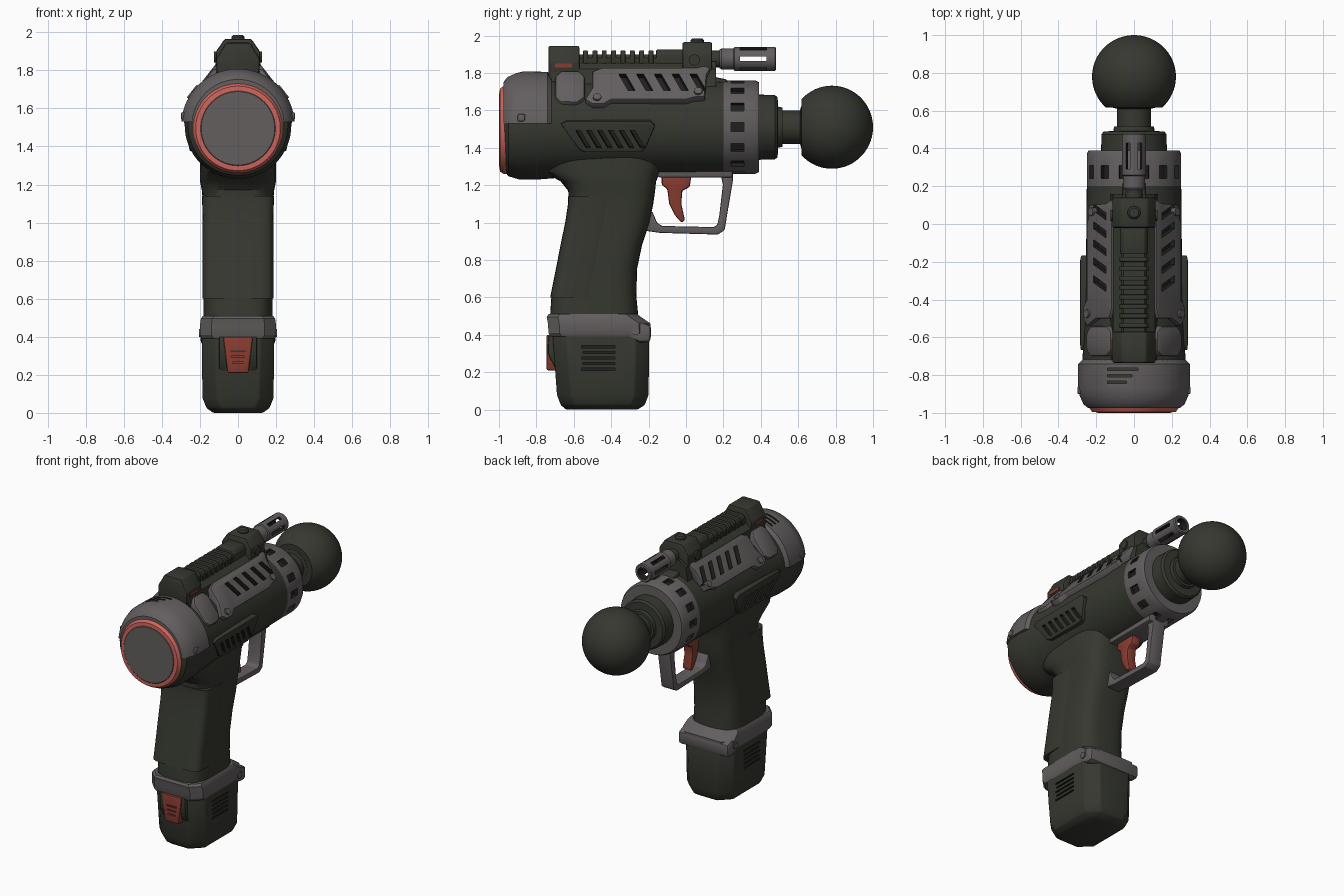
import bpy
import math
from mathutils import Matrix

if "Cube" in bpy.data.objects:
    bpy.data.objects.remove(bpy.data.objects["Cube"])

AXIS = 1.51  # height of the barrel axis
parts = []


def material(name, r, g, b):
    m = bpy.data.materials.new(name)
    m.use_nodes = True
    m.diffuse_color = (r, g, b, 1)
    bsdf = m.node_tree.nodes["Principled BSDF"]
    bsdf.inputs["Base Color"].default_value = (r, g, b, 1)
    bsdf.inputs["Roughness"].default_value = 0.7
    return m


GREEN = material("dark_olive", 0.036, 0.039, 0.029)
SLOT = material("slot_black", 0.014, 0.015, 0.012)
GREY = material("warm_grey", 0.125, 0.112, 0.114)
RED = material("brick_red", 0.25, 0.045, 0.03)
CORAL = material("coral_red", 0.62, 0.13, 0.105)


def loft(name, rings, mat, frame=None, mirror=False, bevel=0):
    """Closed skin through equal rings of points, capped at both ends."""
    n = len(rings[0])
    verts = [p for ring in rings for p in ring]
    faces = [(k * n + i, k * n + (i + 1) % n, (k + 1) * n + (i + 1) % n, (k + 1) * n + i)
             for k in range(len(rings) - 1) for i in range(n)]
    faces += [tuple(range(n))[::-1], tuple(range(len(verts) - n, len(verts)))]
    me = bpy.data.meshes.new(name)
    me.from_pydata(verts, [], faces)
    if frame:
        me.transform(frame)
    me.materials.append(mat)
    ob = bpy.data.objects.new(name, me)
    bpy.context.collection.objects.link(ob)
    bpy.context.view_layer.objects.active = ob
    bpy.ops.object.select_all(action='DESELECT')
    ob.select_set(True)
    bpy.ops.object.mode_set(mode='EDIT')
    bpy.ops.mesh.select_all(action='SELECT')
    bpy.ops.mesh.normals_make_consistent(inside=False)
    bpy.ops.object.mode_set(mode='OBJECT')
    if bevel:
        b = ob.modifiers.new("bevel", 'BEVEL')
        b.width, b.segments, b.limit_method = bevel, 2, 'ANGLE'
        bpy.ops.object.modifier_apply(modifier="bevel")
    if mirror:
        ob.modifiers.new("mirror", 'MIRROR').use_mirror_merge = False
        bpy.ops.object.modifier_apply(modifier="mirror")
    parts.append(ob)
    return ob


def side(name, pts, x0, x1, mat, **kw):
    """Side profile of (y, z) points extruded along x."""
    return loft(name, [[(x, y, z) for y, z in pts] for x in (x0, x1)], mat, **kw)


def front(name, half, y0, y1, mat, **kw):
    """Symmetric front profile given by its +x half, extruded along y."""
    pts = half + [(-x, z) for x, z in reversed(half)]
    return loft(name, [[(x, y, z) for x, z in pts] for y in (y0, y1)], mat, **kw)


def box(name, x0, x1, y0, y1, z0, z1, mat, **kw):
    return side(name, [(y0, z0), (y1, z0), (y1, z1), (y0, z1)], x0, x1, mat, **kw)


def turned(name, profile, mat, cz=AXIS, n=48, a0=0, sweep=360, **kw):
    """Turned part along y from (y, radius) points."""
    steps = n if sweep == 360 else n + 1
    ang = [math.radians(a0 + sweep * i / n) for i in range(steps)]
    return loft(name, [[(r * math.cos(a), y, cz + r * math.sin(a)) for a in ang]
                       for y, r in profile], mat, **kw)


def cut(targets, cutters):
    for ob in targets:
        bpy.context.view_layer.objects.active = ob
        for c in cutters:
            m = ob.modifiers.new("cut", 'BOOLEAN')
            m.operation, m.object, m.solver = 'DIFFERENCE', c, 'EXACT'
            m.material_mode = 'TRANSFER'
            bpy.ops.object.modifier_apply(modifier="cut")
    for c in cutters:
        parts.remove(c)
        bpy.data.objects.remove(c)


def slant(y, z0, z1, w, lean):
    return [(y + lean, z0), (y + lean + w, z0), (y + w, z1), (y, z1)]


def rounded(y0, y1, hx, z, power=3.5, n=40):
    c, h = (y0 + y1) / 2, (y1 - y0) / 2
    f = lambda v: math.copysign(abs(v) ** (2 / power), v)
    return [(hx * f(math.cos(2 * math.pi * i / n)), c + h * f(math.sin(2 * math.pi * i / n)), z)
            for i in range(n)]


def chamfered(y0, y1, hx, z, c):
    half = [(hx - c, y0), (hx, y0 + c), (hx, y1 - c), (hx - c, y1)]
    return [(x, y, z) for x, y in half + [(-x, y) for x, y in reversed(half)]]


# Main body, rear disc and half-round rear cap
body = turned("body", [(-0.97, 0.235), (-0.95, 0.262), (-0.89, 0.28), (-0.8, 0.28),
                       (-0.6, 0.265), (-0.3, 0.255), (0.2, 0.25)], GREEN, n=64)
turned("rear_ring", [(-0.95, 0.235), (-0.975, 0.235), (-0.995, 0.222), (-0.997, 0.195)],
       CORAL, cz=1.495, n=64)
turned("rear_disc", [(-0.96, 0.2), (-0.994, 0.2), (-1.0, 0.193)], GREY, cz=1.495, n=64)
cap = turned("rear_cap", [(-0.975, 0.242), (-0.955, 0.268), (-0.91, 0.288), (-0.87, 0.298),
                          (-0.74, 0.296), (-0.715, 0.27)], GREY, a0=4, sweep=172)
cut([cap], [box("cap_slot", -0.14, 0.02 - 0.03 * i, y, y + 0.013, 1.75, 1.9, SLOT)
            for i, y in enumerate((-0.775, -0.81, -0.845))])
box("cap_clip", 0.26, 0.3, -0.9, -0.86, 1.54, 1.58, GREY, mirror=True, bevel=0.008)

# Side vent panels
vent = Matrix.Translation((0.262, 0, 1.46)) @ Matrix.Rotation(math.radians(11), 4, 'Y')
panel = side("vent_panel", [(-0.67, 0.07), (-0.64, 0.085), (-0.19, 0.085), (-0.165, 0.06), (-0.22, -0.07),
                            (-0.25, -0.085), (-0.54, -0.085), (-0.57, -0.07)],
             -0.05, 0.008, GREEN, frame=vent, mirror=True, bevel=0.006)
cut([panel, body], [side("vent_slot", slant(-0.59 + 0.058 * i, -0.06, 0.035, 0.026, 0.055),
                         -0.035, 0.05, SLOT, frame=vent, mirror=True) for i in range(6)])

# Slotted upper side plates
slope = Matrix.Translation((0.252, 0, 1.66)) @ Matrix.Rotation(math.radians(-38), 4, 'Y')
plate = side("side_plate", [(-0.54, 0.0), (-0.5, -0.03), (-0.44, -0.03), (-0.4, 0.0), (0.0, 0.0),
                            (0.04, 0.015), (0.1, 0.02), (0.11, 0.17), (0.13, 0.21), (0.1, 0.235),
                            (0.06, 0.215), (-0.45, 0.215), (-0.5, 0.19), (-0.5, 0.08)],
             -0.06, 0, GREY, frame=slope, mirror=True, bevel=0.008)
cut([plate], [side("plate_slot", slant(-0.36 + 0.095 * i, 0.06, 0.17, 0.038, 0.05),
                   -0.03, 0.05, SLOT, frame=slope, mirror=True) for i in range(5)])
side("rear_pad", [(-0.7, 0.02), (-0.67, -0.015), (-0.58, -0.015), (-0.54, 0.02), (-0.54, 0.16),
                  (-0.57, 0.2), (-0.67, 0.2), (-0.7, 0.16)], -0.1, -0.005, GREY,
     frame=slope, mirror=True, bevel=0.015)


def screw(name, x, y, z, r, mat, frame=None):
    ring = [(y + r * math.cos(i * math.pi / 6), z + r * math.sin(i * math.pi / 6)) for i in range(12)]
    side(name, ring, x - 0.03, x, mat, frame=frame, mirror=True)


for y, z in ((-0.475, 0.01), (0.065, 0.05)):
    screw("plate_screw", 0.012, y, z, 0.022, GREY, slope)

# Front collar with two rows of slots, stepped nose and ball head
collar = turned("front_collar", [(0.17, 0.238), (0.18, 0.25), (0.37, 0.25), (0.39, 0.24)], GREY, n=64)
cutters = []
for i in range(14):
    spin = Matrix.Translation((0, 0, AXIS)) @ Matrix.Rotation(math.tau * i / 14, 4, 'Y')
    cutters.append(box("collar_slot", 0.225, 0.3, 0.24, 0.31, -0.024, 0.024, SLOT, frame=spin))
cut([collar], cutters)
turned("nose", [(0.36, 0.175), (0.475, 0.172), (0.49, 0.16), (0.492, 0.11), (0.515, 0.105),
                (0.517, 0.09), (0.61, 0.09), (0.615, 0.11), (0.66, 0.11)], GREEN)
ball = [math.radians(a) for a in range(42, 180, 6)] + [math.radians(179)]
turned("ball_head", [(0.78 - 0.22 * math.cos(a), 0.222 * math.sin(a)) for a in ball], GREEN, n=64)

# Grip with raised backstrap
grip_rows = [(0.45, -0.73, -0.25, 0.182), (0.6, -0.72, -0.265, 0.182), (0.75, -0.69, -0.262, 0.182),
             (0.88, -0.665, -0.235, 0.182), (1.0, -0.64, -0.195, 0.182), (1.1, -0.625, -0.175, 0.184),
             (1.17, -0.63, -0.165, 0.19), (1.22, -0.67, -0.16, 0.2), (1.27, -0.76, -0.14, 0.2),
             (1.36, -0.8, -0.1, 0.2)]
loft("grip", [rounded(a, b, hx, z) for z, a, b, hx in grip_rows], GREEN)
loft("backstrap", [rounded(a - 0.006, a + 0.24, hx + 0.004, z, 5)
                   for z, a, b, hx in [(0.6, -0.72, 0, 0.182)] + grip_rows[2:6] +
                   [(1.14, -0.625, 0, 0.186)]], GREEN)

# Battery, its collar and release latch
loft("battery_collar", [chamfered(-0.725, -0.195, 0.19, 0.39, 0.06), chamfered(-0.735, -0.19, 0.2, 0.41, 0.06),
                        chamfered(-0.738, -0.19, 0.2, 0.46, 0.06), chamfered(-0.745, -0.24, 0.195, 0.495, 0.06),
                        chamfered(-0.735, -0.26, 0.185, 0.51, 0.06)], GREY)
side("collar_tab", [(-0.37, 0.42), (-0.25, 0.36), (-0.19, 0.36), (-0.185, 0.45), (-0.3, 0.49)],
     -0.197, 0.197, GREY, bevel=0.02)
screw("collar_screw", 0.206, -0.27, 0.42, 0.022, GREY)
battery = loft("battery", [chamfered(-0.64, -0.26, 0.13, 0.0, 0.07), chamfered(-0.67, -0.22, 0.165, 0.025, 0.075),
                           chamfered(-0.69, -0.2, 0.187, 0.08, 0.075), chamfered(-0.715, -0.197, 0.19, 0.42, 0.07)],
               GREEN, bevel=0.008)
cut([battery], [box("battery_slot", 0.178, 0.25, -0.56 + 0.01 * (i % 2), -0.38, z, z + 0.012, SLOT, mirror=True)
                for i, z in enumerate((0.21, 0.24, 0.27, 0.3, 0.33))])
side("latch_housing", [(-0.68, 0.41), (-0.735, 0.4), (-0.738, 0.3), (-0.7, 0.22), (-0.66, 0.22)],
     -0.1, 0.1, GREEN, bevel=0.008)
latch = front("latch", [(0.055, 0.21), (0.078, 0.4)], -0.745, -0.68, RED, bevel=0.008)
cut([latch], [box("latch_groove", -w, w, -0.8, -0.737, z, z + 0.008, RED)
              for w, z in ((0.03, 0.26), (0.035, 0.29), (0.04, 0.32))])

# Trigger and guard
side("trigger", [(-0.13, 1.26), (0.03, 1.26), (0.02, 1.19), (-0.02, 1.17), (-0.025, 1.1), (-0.005, 1.01),
                 (-0.025, 1.0), (-0.06, 1.04), (-0.09, 1.1), (-0.1, 1.18), (-0.13, 1.2)],
     -0.035, 0.035, RED, bevel=0.01)
guard = [(0.25, 1.29, 0.18, 1.29), (0.25, 1.22, 0.197, 1.2), (0.218, 1.03, 0.178, 1.04),
         (0.207, 0.96, 0.168, 0.99), (0.17, 0.936, 0.15, 0.976), (-0.14, 0.945, -0.13, 0.982),
         (-0.21, 0.955, -0.155, 1.0), (-0.27, 1.03, -0.18, 1.06)]
loft("trigger_guard", [[(-0.05, a, b), (0.05, a, b), (0.05, c, d), (-0.05, c, d)]
                       for a, b, c, d in guard], GREY, bevel=0.008)
side("guard_mount", [(-0.18, 1.27), (-0.14, 1.24), (0.25, 1.24), (0.25, 1.3), (0.2, 1.33), (-0.18, 1.31)],
     -0.08, 0.08, GREY, bevel=0.01)

# Top rail with ridges and rear sight housing
front("rail_base", [(0.13, 1.7), (0.11, 1.82), (0.06, 1.86)], -0.72, 0.16, GREEN)
front("rail", [(0.07, 1.8), (0.07, 1.88), (0.055, 1.9)], -0.6, 0.0, GREEN)
for i in range(8):
    front("rail_ridge", [(0.078, 1.85), (0.078, 1.9), (0.06, 1.92)],
          -0.55 + 0.05 * i, -0.524 + 0.05 * i, GREEN, bevel=0.004)
front("rail_cover", [(0.073, 1.82), (0.073, 1.9), (0.055, 1.925)], -0.16, 0.0, GREEN, bevel=0.006)
front("sight_housing", [(0.11, 1.76), (0.115, 1.86), (0.09, 1.9), (0.065, 1.945)],
      -0.735, -0.57, GREEN, bevel=0.01)
box("sight_insert", 0.1, 0.119, -0.7, -0.61, 1.83, 1.85, RED, mirror=True)

# Front clamp and slotted tube
front("clamp", [(0.09, 1.78), (0.115, 1.82), (0.115, 1.9), (0.07, 1.965)], -0.02, 0.14, GREEN, bevel=0.01)
loft("clamp_knob", [rounded(0.06 - r, 0.06 + r, r, z, 2, 16)
                    for z, r in ((1.93, 0.035), (1.975, 0.035), (1.985, 0.025))], GREEN)
screw("clamp_screw", 0.125, 0.045, 1.87, 0.03, GREEN)
turned("tube_neck", [(0.13, 0.045), (0.2, 0.045)], GREEN, cz=1.875, n=24)
tube = turned("tube", [(0.18, 0.05), (0.19, 0.057), (0.255, 0.057), (0.26, 0.064), (0.475, 0.064),
                       (0.482, 0.058)], GREY, cz=1.875, n=32)
slots = [turned("tube_bore", [(0.27, 0.042), (0.6, 0.042)], SLOT, cz=1.875, n=24)]
for i in range(6):
    spin = Matrix.Translation((0, 0, 1.875)) @ Matrix.Rotation(math.tau * i / 6, 4, 'Y')
    slots.append(box("tube_slot", 0.02, 0.1, 0.29, 0.43, -0.012, 0.012, SLOT, frame=spin))
cut([tube], slots)
side("front_lug", [(0.08, 1.72), (0.24, 1.72), (0.22, 1.765), (0.1, 1.79)], -0.06, 0.06, GREEN, bevel=0.01)

# Smooth shading with sharp edges kept
bpy.ops.object.select_all(action='DESELECT')
for ob in parts:
    ob.select_set(True)
bpy.context.view_layer.objects.active = body
bpy.ops.object.shade_smooth_by_angle(angle=math.radians(32))
